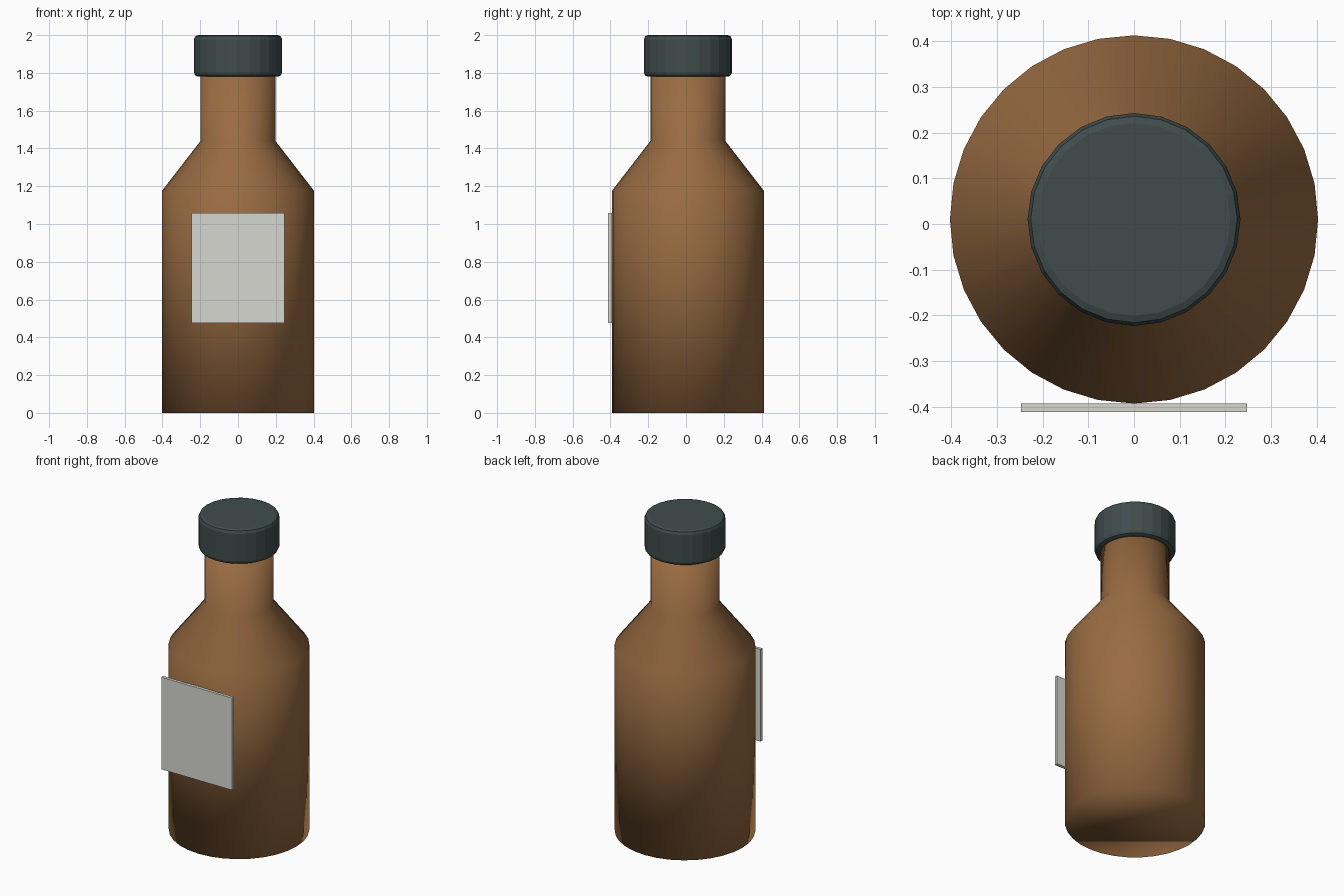
import bpy, bmesh, math

if "Cube" in bpy.data.objects:
    bpy.data.objects.remove(bpy.data.objects["Cube"])

CY = 0.01  # axis of the bottle


def material(name, rgb):
    m = bpy.data.materials.new(name)
    m.diffuse_color = (*rgb, 1.0)
    m.use_nodes = True
    m.node_tree.nodes["Principled BSDF"].inputs["Base Color"].default_value = m.diffuse_color
    return m


def add_object(name, bm, mat, smooth):
    bmesh.ops.recalc_face_normals(bm, faces=bm.faces)
    for f in bm.faces:
        f.smooth = smooth
    me = bpy.data.meshes.new(name)
    bm.to_mesh(me)
    bm.free()
    me.materials.append(mat)
    ob = bpy.data.objects.new(name, me)
    bpy.context.collection.objects.link(ob)
    return ob


def lathe(name, profile, sides, mat, smooth):
    """Closed turned solid from (radius, height) pairs."""
    bm = bmesh.new()
    rings = []
    for r, z in profile:
        rings.append([bm.verts.new((r * math.sin(2 * math.pi * i / sides),
                                    CY + r * math.cos(2 * math.pi * i / sides), z))
                      for i in range(sides)])
    for a, b in zip(rings, rings[1:]):
        for i in range(sides):
            j = (i + 1) % sides
            bm.faces.new((a[i], a[j], b[j], b[i]))
    bm.faces.new(rings[0])
    bm.faces.new(rings[-1])
    return add_object(name, bm, mat, smooth)


brown = material("brown glass", (0.32, 0.15, 0.055))
dark = material("dark cap", (0.052, 0.073, 0.072))
pale = material("pale paper", (0.68, 0.68, 0.63))

# Glass body with sloped shoulder and straight neck
lathe("bottle", [(0.403, 0), (0.403, 1.175), (0.198, 1.44), (0.198, 1.80)],
      32, brown, True)

# Screw cap with softened rims
lathe("cap", [(0.211, 1.78), (0.226, 1.786), (0.233, 1.802),
              (0.233, 1.978), (0.226, 1.994), (0.211, 2.0)], 24, dark, False)

# Flat front label
bm = bmesh.new()
bmesh.ops.create_cube(bm, size=1)
for v in bm.verts:
    v.co = (v.co.x * 0.494, -0.4025 + v.co.y * 0.019, 0.767 + v.co.z * 0.583)
add_object("label", bm, pale, False)
